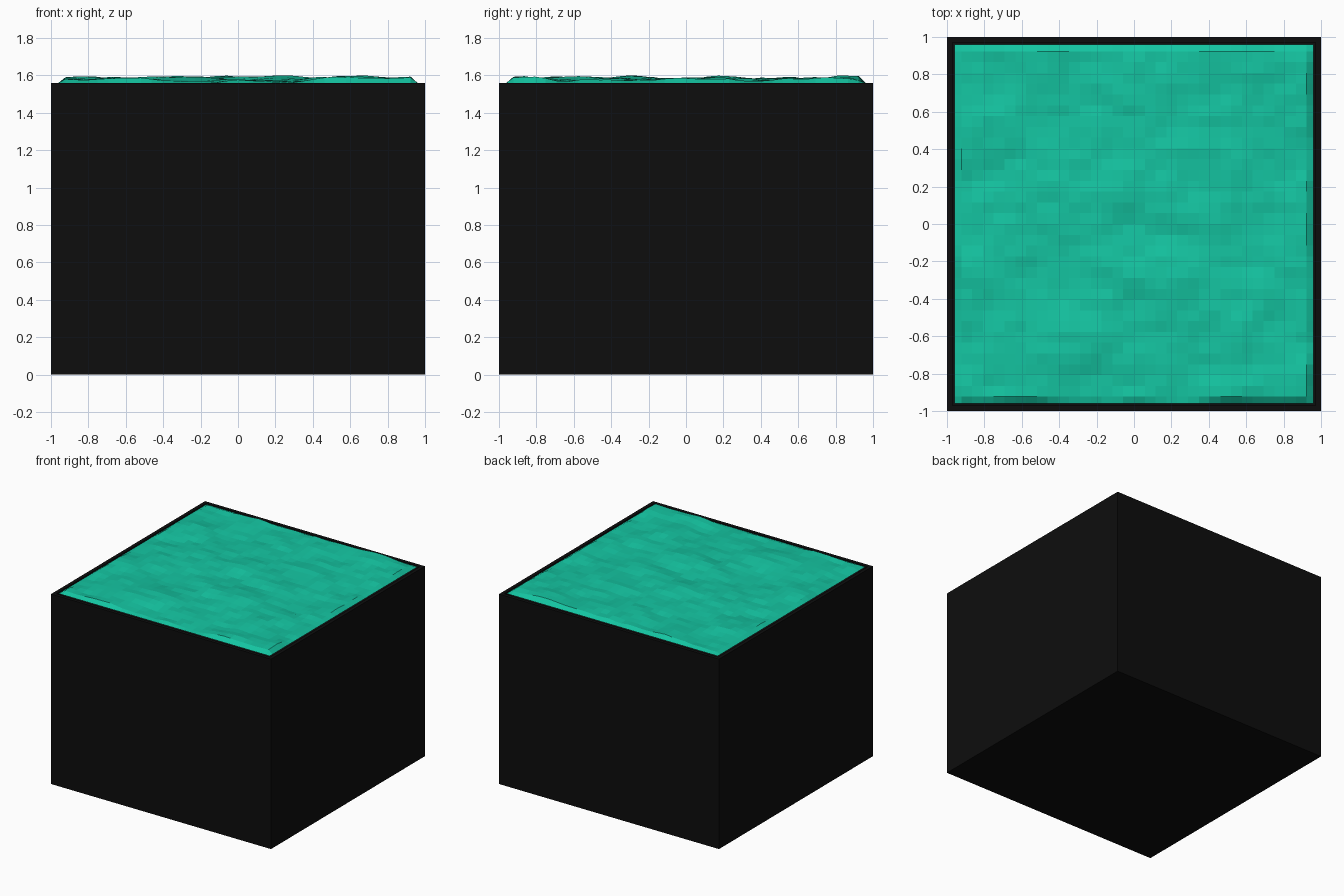
import bpy, bmesh
from mathutils import Vector, noise

if "Cube" in bpy.data.objects:
    bpy.data.objects.remove(bpy.data.objects["Cube"])

HALF, INNER, RIM = 1.0, 0.96, 1.56


def material(name, rgb):
    m = bpy.data.materials.new(name)
    m.diffuse_color = (*rgb, 1)
    m.use_nodes = True
    m.node_tree.nodes["Principled BSDF"].inputs["Base Color"].default_value = m.diffuse_color
    return m


def add_object(name, bm, mat):
    mesh = bpy.data.meshes.new(name)
    bm.to_mesh(mesh)
    bm.free()
    mesh.materials.append(mat)
    obj = bpy.data.objects.new(name, mesh)
    bpy.context.collection.objects.link(obj)
    return obj


# Black tank: a box whose top is inset to a narrow rim and sunk
bm = bmesh.new()
bmesh.ops.create_cube(bm, size=1)
bmesh.ops.scale(bm, vec=(2 * HALF, 2 * HALF, RIM), verts=bm.verts)
bmesh.ops.translate(bm, vec=(0, 0, RIM / 2), verts=bm.verts)
top = max(bm.faces, key=lambda f: f.calc_center_median().z)
bmesh.ops.inset_individual(bm, faces=[top], thickness=HALF - INNER)
recess = bmesh.ops.extrude_discrete_faces(bm, faces=[top])["faces"][0]
bmesh.ops.translate(bm, vec=(0, 0, -0.06), verts=recess.verts)
add_object("tank", bm, material("black", (0.004, 0.004, 0.004)))

# Choppy water: 32 x 32 cells plus a narrow border sloping down to the rim
STEP = 0.0577
coords = [-INNER] + [k * STEP for k in range(-16, 17)] + [INNER]


def wave_height(x, y):
    if max(abs(x), abs(y)) == INNER:
        return RIM
    swell = noise.noise(Vector((x * 3.2 + 7, y * 3.8 + 3, 0.4)))
    chop = noise.noise(Vector((x * 8 + 1, y * 9 + 5, 2.3)))
    return min(1.606, max(1.563, 1.579 + 0.022 * swell + 0.014 * chop))


bm = bmesh.new()
rows = [[bm.verts.new((x, y, wave_height(x, y))) for x in coords] for y in coords]
for low, high in zip(rows, rows[1:]):
    for i in range(len(coords) - 1):
        bm.faces.new((low[i], low[i + 1], high[i + 1], high[i]))
add_object("water_surface", bm, material("teal", (0.007, 0.56, 0.36)))
